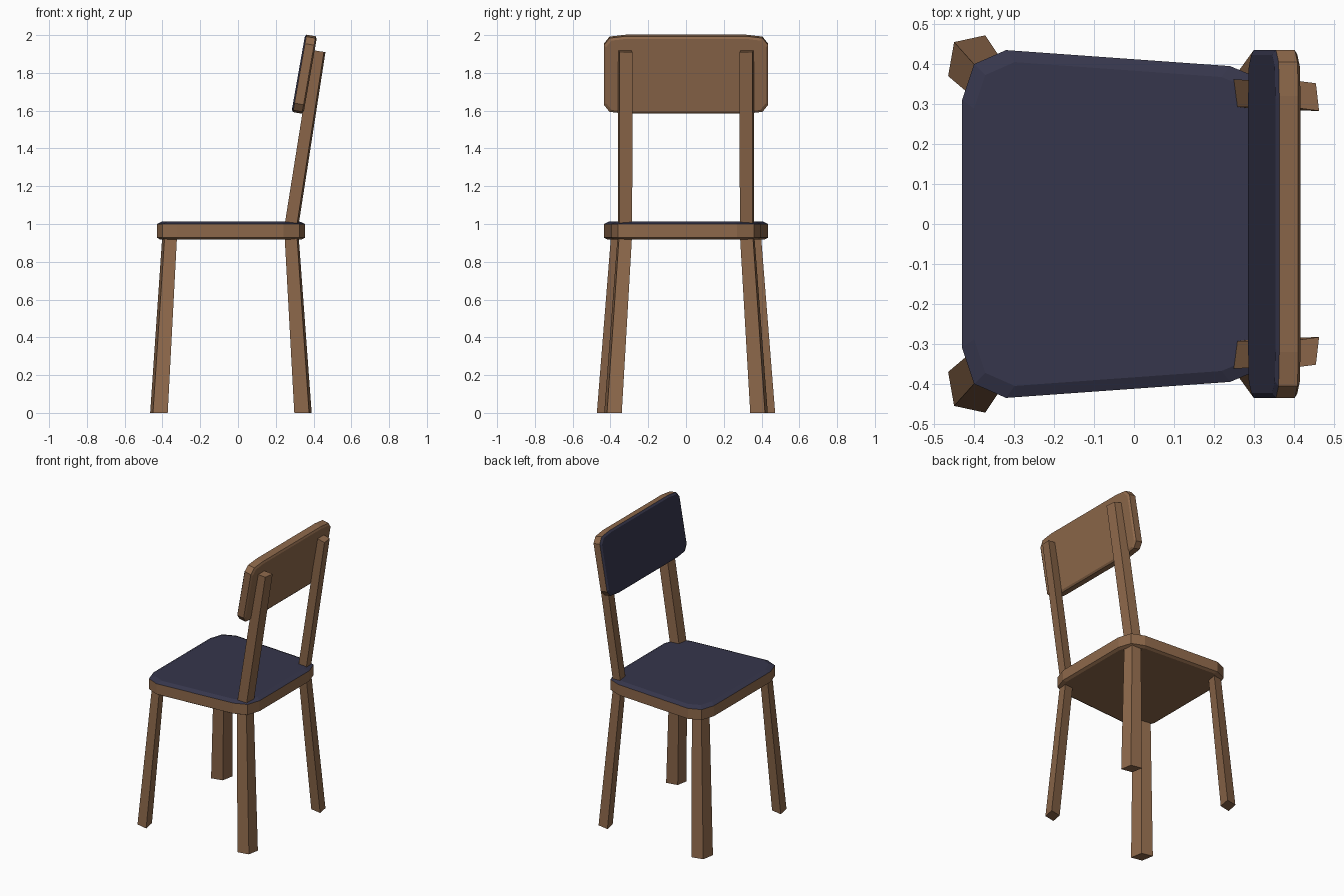
import bpy, bmesh
from math import radians
from mathutils import Vector, Matrix

if "Cube" in bpy.data.objects:
    bpy.data.objects.remove(bpy.data.objects["Cube"])


def material(name, colour):
    mat = bpy.data.materials.new(name)
    mat.use_nodes = True
    mat.diffuse_color = (*colour, 1)
    mat.node_tree.nodes["Principled BSDF"].inputs["Base Color"].default_value = (*colour, 1)
    return mat


WOOD = material("brown wood", (0.27, 0.14, 0.07))
FABRIC = material("navy fabric", (0.037, 0.037, 0.072))


def loft(name, rings, fabric_from=None):
    """Skin a stack of rings, cap both ends; fabric starts at the given ring."""
    bm = bmesh.new()
    loops = [[bm.verts.new(p) for p in ring] for ring in rings]
    n = len(loops[0])
    for level, (low, high) in enumerate(zip(loops, loops[1:])):
        for i in range(n):
            j = (i + 1) % n
            face = bm.faces.new((low[i], low[j], high[j], high[i]))
            face.material_index = int(fabric_from is not None and level >= fabric_from)
    bm.faces.new(loops[0])
    bm.faces.new(loops[-1]).material_index = int(fabric_from is not None)
    bmesh.ops.recalc_face_normals(bm, faces=bm.faces)
    mesh = bpy.data.meshes.new(name)
    bm.to_mesh(mesh)
    bm.free()
    mesh.materials.append(WOOD)
    if fabric_from is not None:
        mesh.materials.append(FABRIC)
    obj = bpy.data.objects.new(name, mesh)
    bpy.context.collection.objects.link(obj)
    return obj


def padded_board(name, half, layers):
    """Board with a mirrored outline; each layer is (height, edge inset)."""
    outline = half + [(x, -y) for x, y in reversed(half)]
    xs, ys = zip(*outline)
    cx, rx, ry = (max(xs) + min(xs)) / 2, (max(xs) - min(xs)) / 2, max(ys)
    rings = [[(cx + (x - cx) * (1 - d / rx), y * (1 - d / ry), z) for x, y in outline]
             for z, d in layers]
    return loft(name, rings, fabric_from=2)


def post(name, low, high, side):
    """Four-sided bar between two sections, each (three corners, height)."""
    rings = []
    for (a, b, c), z in (low, high):
        a, b, c = Vector(a), Vector(b), Vector(c)
        rings.append([(p.x, p.y * side, z) for p in (a, b, c, a + c - b)])
    return loft(name, rings)


# Seat, wider at the front (-x), with a fabric top
padded_board("seat",
             [(-0.43, 0.31), (-0.40, 0.40), (-0.32, 0.435),
              (0.24, 0.395), (0.325, 0.36), (0.355, 0.27)],
             [(0.918, 0.018), (0.928, 0), (1.0, 0), (1.014, 0.03)])

# Backrest, leaning back, with a fabric front
backrest = padded_board("backrest",
                        [(-0.208, 0.32), (-0.198, 0.405), (-0.16, 0.435),
                         (0.16, 0.435), (0.198, 0.405), (0.208, 0.32)],
                        [(-0.032, 0.012), (-0.024, 0), (0.024, 0), (0.032, 0.012)])
backrest.data.transform(Matrix.Translation((0.351, 0, 1.793))
                        @ Matrix.Rotation(radians(-80), 4, "Y"))

# Splayed legs and the posts that carry the backrest
waist = [(0.32, 0.285), (0.311, 0.353), (0.246, 0.361)]
for side, label in ((1, "left"), (-1, "right")):
    # The chair faces -x; labels follow the frame's +y and -y sides
    post(f"front_leg_{label}",
         ([(-0.465, 0.37), (-0.45, 0.455), (-0.372, 0.472)], 0),
         ([(-0.40, 0.315), (-0.387, 0.385), (-0.322, 0.396)], 0.95), side)
    post(f"back_leg_{label}",
         ([(0.39, 0.34), (0.376, 0.418), (0.298, 0.433)], 0),
         (waist, 0.95), side)
    top = ([(0.463, 0.283), (0.455, 0.352), (0.394, 0.36)], 1.915)
    bar = post(f"back_post_{label}", (waist, 0.99), top, side)
    # Cut the post end square to its lean
    for v in bar.data.vertices:
        if v.co.z > 1.5:
            v.co.z -= (v.co.x - 0.43) * 0.16
